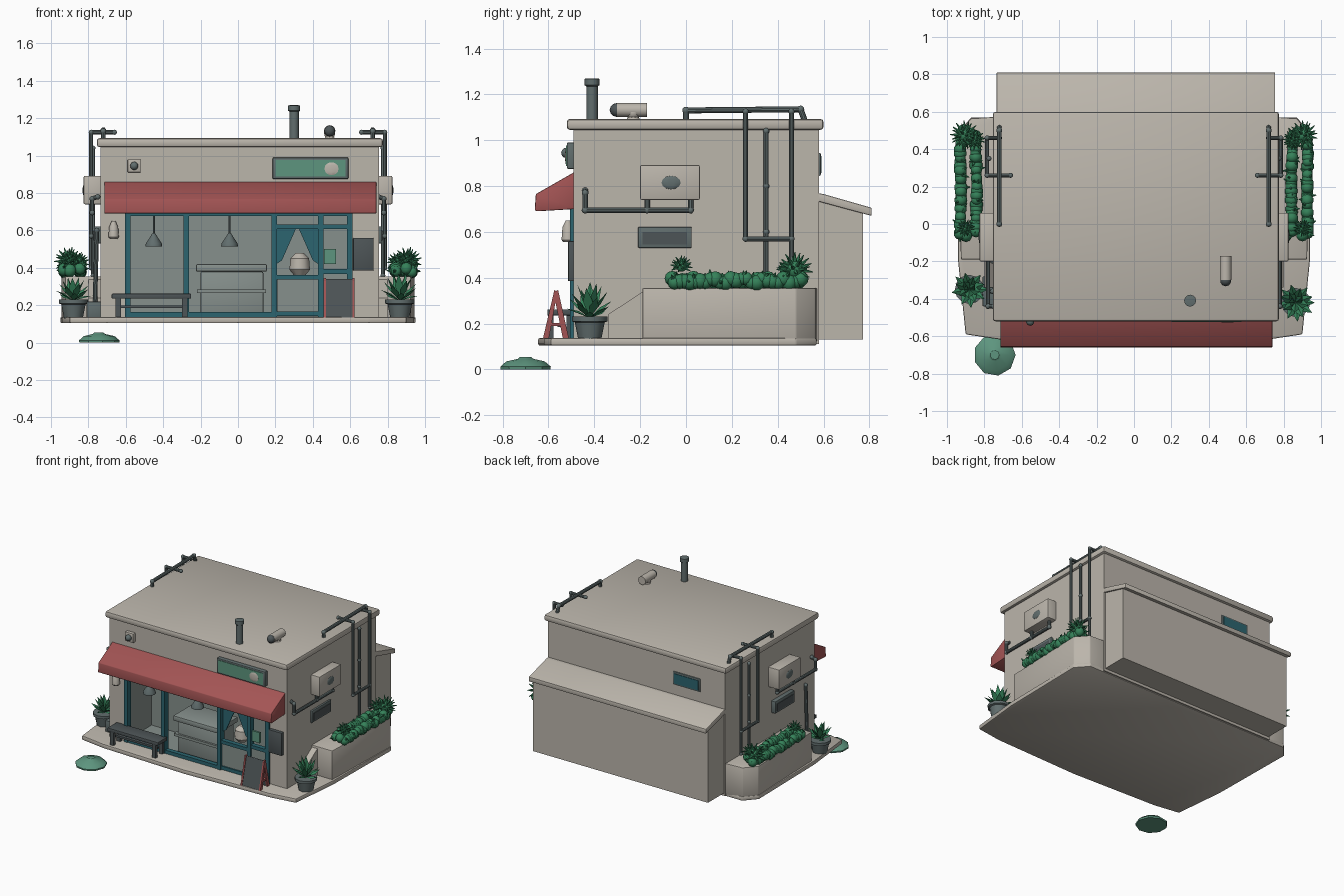
import bpy, bmesh, math, random
from mathutils import Vector, Matrix

if "Cube" in bpy.data.objects:
    bpy.data.objects.remove(bpy.data.objects["Cube"])

random.seed(4)

def material(name, rgb):
    m = bpy.data.materials.new(name)
    m.diffuse_color = (*rgb, 1)
    m.use_nodes = True
    m.node_tree.nodes["Principled BSDF"].inputs["Base Color"].default_value = m.diffuse_color
    return m

WALL = material("warm plaster", (0.50, 0.465, 0.41))
RED = material("awning red", (0.37, 0.09, 0.09))
TEAL = material("teal frame", (0.025, 0.13, 0.16))
METAL = material("grey metal", (0.12, 0.155, 0.155))
INSIDE = material("interior grey green", (0.24, 0.28, 0.265))
SLATE = material("dark slate", (0.075, 0.09, 0.095))
LEAF = material("leaf green", (0.035, 0.22, 0.10))
SAGE = material("sage green", (0.11, 0.30, 0.21))

def finish(name, bm, mat):
    bmesh.ops.recalc_face_normals(bm, faces=bm.faces)
    me = bpy.data.meshes.new(name)
    bm.to_mesh(me)
    bm.free()
    me.materials.append(mat)
    ob = bpy.data.objects.new(name, me)
    bpy.context.collection.objects.link(ob)
    return ob

def box(name, x, y, z, mat, bev=0.0):
    bm = bmesh.new()
    c = [(p[0] + p[1]) / 2 for p in (x, y, z)]
    s = [abs(p[1] - p[0]) for p in (x, y, z)]
    bmesh.ops.create_cube(bm, size=1, matrix=Matrix.Translation(c) @ Matrix.Diagonal((*s, 1)))
    if bev:
        bmesh.ops.bevel(bm, geom=bm.edges[:], offset=bev, segments=2, profile=0.5, affect='EDGES')
    return finish(name, bm, mat)

def prism(name, pts, axis, a, b, mat, bev=0.0):
    """Extrude a 2D outline along x (yz outline), y (xz outline) or z (xy outline)."""
    put = {'x': lambda u, v, t: (t, u, v), 'y': lambda u, v, t: (u, t, v), 'z': lambda u, v, t: (u, v, t)}[axis]
    bm = bmesh.new()
    lo, hi = ([bm.verts.new(put(u, v, t)) for u, v in pts] for t in (a, b))
    bm.faces.new(lo)
    bm.faces.new(hi)
    for i in range(len(pts)):
        j = (i + 1) % len(pts)
        bm.faces.new((lo[i], lo[j], hi[j], hi[i]))
    if bev:
        bmesh.ops.recalc_face_normals(bm, faces=bm.faces)
        bmesh.ops.bevel(bm, geom=bm.edges[:], offset=bev, segments=2, profile=0.5, affect='EDGES')
    return finish(name, bm, mat)

def rod(bm, p, q, r1, r2=None, seg=10):
    p, q = Vector(p), Vector(q)
    d = q - p
    mx = Matrix.Translation((p + q) / 2) @ d.to_track_quat('Z', 'Y').to_matrix().to_4x4()
    bmesh.ops.create_cone(bm, cap_ends=True, segments=seg, radius1=r1, radius2=r1 if r2 is None else r2,
                          depth=d.length, matrix=mx)

def ball(bm, c, r, scale=(1, 1, 1)):
    bmesh.ops.create_uvsphere(bm, u_segments=10, v_segments=6, radius=r,
                              matrix=Matrix.Translation(c) @ Matrix.Diagonal((*scale, 1)))

def pipe(name, paths, r, mat=METAL):
    bm = bmesh.new()
    for path in paths:
        for p, q in zip(path, path[1:]):
            rod(bm, p, q, r)
        for p in path:
            ball(bm, p, r * 1.25)
    return finish(name, bm, mat)

def turned(name, rings, c, mat, seg=12):
    """Stack of cone sections: rings are (radius, z)."""
    bm = bmesh.new()
    loops = [[bm.verts.new((c[0] + r * math.cos(2 * math.pi * i / seg), c[1] + r * math.sin(2 * math.pi * i / seg), z))
              for i in range(seg)] for r, z in rings]
    bm.faces.new(loops[0])
    bm.faces.new(loops[-1])
    for a, b in zip(loops, loops[1:]):
        for i in range(seg):
            j = (i + 1) % seg
            bm.faces.new((a[i], a[j], b[j], b[i]))
    return finish(name, bm, mat)

# Main body with the shop room cut into the front
body = box("building_walls", (-0.735, 0.755), (-0.49, 0.58), (0.11, 1.06), WALL)
body.data.materials.append(INSIDE)
cutter = box("room_cutter", (-0.60, 0.61), (-0.70, -0.18), (0.14, 0.70), INSIDE)
cutter.hide_render = True
mod = body.modifiers.new("room", 'BOOLEAN')
mod.object, mod.solver = cutter, 'EXACT'
bpy.context.view_layer.objects.active = body
bpy.ops.object.modifier_apply(modifier="room")
for f in body.data.polygons:
    c = f.center
    f.material_index = int(c.y > -0.48 and c.y < -0.1 and abs(c.x) < 0.65 and 0.13 < c.z < 0.71)
bpy.data.objects.remove(cutter)

# Roof, rear annex and base
box("roof_slab", (-0.755, 0.775), (-0.52, 0.60), (1.045, 1.093), WALL, 0.014)
prism("annex_walls", [(0.56, 0.13), (0.772, 0.13), (0.772, 0.69), (0.56, 0.745)], 'x', -0.725, 0.745, WALL)
prism("annex_roof", [(0.57, 0.77), (0.60, 0.765), (0.81, 0.705), (0.81, 0.67), (0.57, 0.735)], 'x', -0.735, 0.755, WALL, 0.005)
half = [(0.70, -0.62), (0.90, -0.59), (0.94, -0.20), (0.95, 0.48), (0.87, 0.57)]
base = [(0, -0.645)] + half + [(-x, y) for x, y in reversed(half)]
prism("base_platform", base, 'z', 0.104, 0.137, WALL, 0.008)

# Awning
prism("awning", [(-0.48, 0.865), (-0.655, 0.765), (-0.66, 0.695), (-0.65, 0.69), (-0.48, 0.70)], 'x', -0.715, 0.74, RED, 0.004)

# Shop front frames
for i, x in enumerate((-0.59, -0.277, 0.193, 0.443, 0.597)):
    box(f"frame_post_{i}", (x - 0.015, x + 0.015), (-0.505, -0.46), (0.135, 0.70), TEAL)
for i, (a, b, z) in enumerate([(-0.60, 0.61, 0.69), (-0.60, 0.20, 0.15), (0.19, 0.60, 0.62), (0.19, 0.45, 0.35), (0.19, 0.60, 0.155), (0.44, 0.60, 0.38)]):
    box(f"frame_bar_{i}", (a, b), (-0.50, -0.465), (z - 0.013, z + 0.013), TEAL)
box("door_panel", (0.21, 0.43), (-0.49, -0.475), (0.165, 0.34), INSIDE)
box("side_panel", (0.455, 0.585), (-0.49, -0.475), (0.165, 0.37), INSIDE)
prism("curtain_left", [(0.205, 0.61), (0.31, 0.61), (0.235, 0.44), (0.205, 0.42)], 'y', -0.48, -0.472, TEAL)
prism("curtain_right", [(0.43, 0.61), (0.325, 0.61), (0.40, 0.44), (0.43, 0.42)], 'y', -0.48, -0.472, TEAL)
turned("display_jar", [(0.03, 0.36), (0.055, 0.39), (0.05, 0.45), (0.02, 0.48)], (0.33, -0.42), WALL)
box("small_window_sign", (0.46, 0.525), (-0.49, -0.475), (0.42, 0.50), SAGE)

# Interior counter and hanging lamps
box("counter_body", (-0.20, 0.135), (-0.44, -0.24), (0.14, 0.38), INSIDE, 0.008)
box("counter_top", (-0.225, 0.155), (-0.46, -0.22), (0.38, 0.42), INSIDE, 0.008)
box("counter_shelf", (-0.22, 0.15), (-0.455, -0.40), (0.265, 0.285), INSIDE)
for i, (x, z) in enumerate(((-0.45, 0.515), (-0.045, 0.515))):
    turned(f"lamp_shade_{i}", [(0.045, z), (0.043, z + 0.015), (0.02, z + 0.05), (0.008, z + 0.07)], (x, -0.42), METAL)
    pipe(f"lamp_cord_{i}", [[(x, -0.42, z + 0.06), (x, -0.42, 0.70)]], 0.006)

# Front wall fittings
box("sign_board", (0.185, 0.59), (-0.52, -0.48), (0.875, 0.99), METAL, 0.006)
box("sign_face", (0.20, 0.575), (-0.524, -0.518), (0.888, 0.978), SAGE)
bm = bmesh.new()
ball(bm, (0.50, -0.523, 0.93), 0.04, (1, 0.12, 0.9))
finish("sign_spot", bm, WALL)
box("front_vent", (-0.59, -0.52), (-0.515, -0.48), (0.91, 0.98), WALL, 0.005)
pipe("vent_hole", [[(-0.555, -0.522, 0.945), (-0.555, -0.50, 0.945)]], 0.018)
box("menu_board", (0.615, 0.725), (-0.515, -0.48), (0.385, 0.56), SLATE, 0.005)
turned("wall_lantern", [(0.02, 0.555), (0.028, 0.565), (0.024, 0.62), (0.01, 0.65)], (-0.665, -0.515), WALL)

# Bench
box("bench_seat", (-0.675, -0.25), (-0.605, -0.49), (0.235, 0.262), SLATE, 0.005)
for i, x in enumerate((-0.64, -0.285)):
    for y in (-0.59, -0.51):
        box(f"bench_leg_{i}", (x - 0.015, x + 0.015), (y - 0.012, y + 0.012), (0.135, 0.24), SLATE)
box("bench_rail", (-0.64, -0.285), (-0.56, -0.54), (0.185, 0.20), SLATE)

# Folding pavement board
for tag, y in (("front", -0.62), ("back", -0.515)):
    s = 1 if y > -0.57 else -1
    prism(f"board_{tag}", [(y, 0.135), (y - s * 0.018, 0.135), (-0.57, 0.325), (-0.565 + s * 0.005, 0.34)], 'x', 0.465, 0.615, SLATE)
    for x in (0.458, 0.612):
        prism(f"board_edge_{tag}", [(y + s * 0.004, 0.135), (y - s * 0.022, 0.135), (-0.57 - s * 0.008, 0.335), (-0.566 + s * 0.008, 0.347)], 'x', x, x + 0.012, RED)
box("board_brace", (0.46, 0.622), (-0.60, -0.535), (0.19, 0.203), RED)

# Both side walls: planters, boxes, windows, pipes
def side(s, tag):
    X = lambda a, b: sorted((s * a, s * b))
    prism(f"planter_{tag}", [(s * x, y) for x, y in ((0.70, -0.19), (0.925, -0.19), (0.945, 0.48), (0.87, 0.565), (0.70, 0.575))], 'z', 0.12, 0.355, WALL, 0.006)
    prism(f"planter_step_{tag}", [(-0.34, 0.13), (-0.34, 0.24), (-0.18, 0.345), (-0.18, 0.13)], 'x', s * 0.72, s * 0.80, WALL)
    box(f"wall_unit_{tag}", X(0.72, 0.825), (-0.20, 0.06), (0.74, 0.892), WALL, 0.006)
    bm = bmesh.new()
    ball(bm, (s * 0.825, -0.065, 0.815), 0.042, (0.15, 1, 0.7))
    finish(f"wall_unit_knob_{tag}", bm, METAL)
    box(f"side_window_{tag}", X(0.73, 0.768), (-0.21, 0.025), (0.53, 0.622), METAL, 0.006)
    box(f"side_window_pane_{tag}", X(0.764, 0.772), (-0.19, 0.005), (0.545, 0.60), SLATE)
    P = lambda *pts: [(s * x, y, z) for x, y, z in pts]
    pipe(f"roof_rail_{tag}", [P((0.72, 0, 1.08), (0.72, 0, 1.13), (0.72, 0.50, 1.135), (0.72, 0.52, 1.08))], 0.013)
    pipe(f"down_pipes_{tag}", [P((0.66, 0.26, 1.125), (0.785, 0.26, 1.125), (0.785, 0.26, 0.57), (0.785, 0.46, 0.57)),
                               P((0.72, 0.46, 1.125), (0.785, 0.46, 1.125), (0.785, 0.46, 0.40)),
                               P((0.775, 0.35, 1.04), (0.775, 0.35, 0.80), (0.775, 0.35, 0.60), (0.775, 0.35, 0.36))], 0.011)
    pipe(f"low_pipe_{tag}", [P((0.75, -0.44, 0.78), (0.78, -0.44, 0.77), (0.78, -0.44, 0.695), (0.78, 0.02, 0.695), (0.78, 0.02, 0.75)),
                             P((0.78, -0.17, 0.695), (0.78, -0.17, 0.75))], 0.012)

    # Trailing hedge: two leafy strands joined at the ends, with spiky tufts
    bm = bmesh.new()
    path = [(0.845, -0.04), (0.84, 0.2), (0.85, 0.47), (0.91, 0.50), (0.93, 0.40), (0.925, 0.15), (0.93, -0.05), (0.87, -0.07)]
    for (ax, ay), (bx, by) in zip(path, path[1:]):
        n = max(2, int(math.hypot(bx - ax, by - ay) / 0.022))
        for k in range(n):
            t = k / n
            c = Vector((s * (ax + (bx - ax) * t), ay + (by - ay) * t, 0.385 + random.uniform(-0.008, 0.012)))
            ball(bm, c, random.uniform(0.028, 0.036))
            d = Vector((random.uniform(-1, 1), random.uniform(-1, 1), random.uniform(0, 1))).normalized()
            rod(bm, c, c + d * 0.05, 0.018, 0.002, 5)
    for cx, cy, cz, r in ((0.905, 0.475, 0.435, 0.05), (0.90, -0.02, 0.45, 0.03), (0.85, 0.45, 0.43, 0.035)):
        c = Vector((s * cx, cy, cz))
        ball(bm, c, r * 0.8)
        for k in range(26):
            h, a = 1 - 1.5 * (k + 0.5) / 26, k * 2.4
            d = Vector((math.cos(a) * math.sqrt(1 - h * h), math.sin(a) * math.sqrt(1 - h * h), h))
            rod(bm, c, c + d * r * 1.6, r * 0.32, 0.002, 5)
    finish(f"hedge_{tag}", bm, LEAF)

side(1, "right")
side(-1, "left")

# Potted plants with pointed blades
def potted(tag, x, y, h):
    turned(f"pot_{tag}", [(0.05, 0.13), (0.065, 0.205), (0.078, 0.21), (0.078, 0.23), (0.06, 0.23)], (x, y), METAL)
    bm = bmesh.new()
    for k in range(18):
        a, lift = k * 2.4, 0.25 + 1.15 * k / 18
        out = Vector((math.cos(a), math.sin(a), 0))
        d = out * math.cos(lift) + Vector((0, 0, math.sin(lift)))
        w = Vector((-out.y, out.x, 0)) * 0.022
        L = 0.105 + (h - 0.105) * k / 18
        o = Vector((x, y, 0.225))
        nrm = d.cross(w).normalized() * 0.01
        b, l, r, m, t = (bm.verts.new(v) for v in (o, o + d * L * 0.55 + w, o + d * L * 0.55 - w, o + d * L * 0.5 + nrm, o + d * L))
        for f in ((b, l, m), (b, m, r), (m, l, t), (m, t, r), (b, r, l), (l, r, t)):
            bm.faces.new(f)
    finish(f"pot_leaves_{tag}", bm, LEAF)

potted("left", -0.88, -0.35, 0.135)
potted("right", 0.865, -0.42, 0.165)
box("meter_box", (-0.81, -0.72), (-0.44, -0.28), (0.13, 0.22), METAL, 0.006)
pipe("left_drain", [[(-0.765, -0.36, 0.2), (-0.755, -0.36, 0.60)]], 0.012)

# Roof chimney and vent, rear window, dome in front
turned("chimney", [(0.025, 1.08), (0.025, 1.235), (0.032, 1.24), (0.032, 1.268), (0.02, 1.27)], (0.30, -0.41), METAL)
pipe("roof_vent_stem", [[(0.49, -0.23, 1.08), (0.49, -0.23, 1.12)]], 0.025, WALL)
bm = bmesh.new()
rod(bm, (0.49, -0.30, 1.132), (0.49, -0.17, 1.132), 0.031, seg=12)
finish("roof_vent", bm, WALL)
pipe("roof_vent_mouth", [[(0.49, -0.303, 1.132), (0.49, -0.298, 1.132)]], 0.024, SLATE)
box("rear_window_frame", (-0.53, -0.30), (0.57, 0.588), (0.845, 0.945), METAL, 0.005)
box("rear_window_pane", (-0.515, -0.315), (0.584, 0.592), (0.858, 0.932), TEAL)
turned("garden_dome", [(0.11, 0.0), (0.112, 0.012), (0.085, 0.035), (0.035, 0.046), (0.025, 0.054)], (-0.745, -0.70), SAGE, 9)

# Smooth shading with sharp edges kept
bpy.ops.object.select_all(action='SELECT')
bpy.context.view_layer.objects.active = body
bpy.ops.object.shade_smooth_by_angle(angle=math.radians(35))
